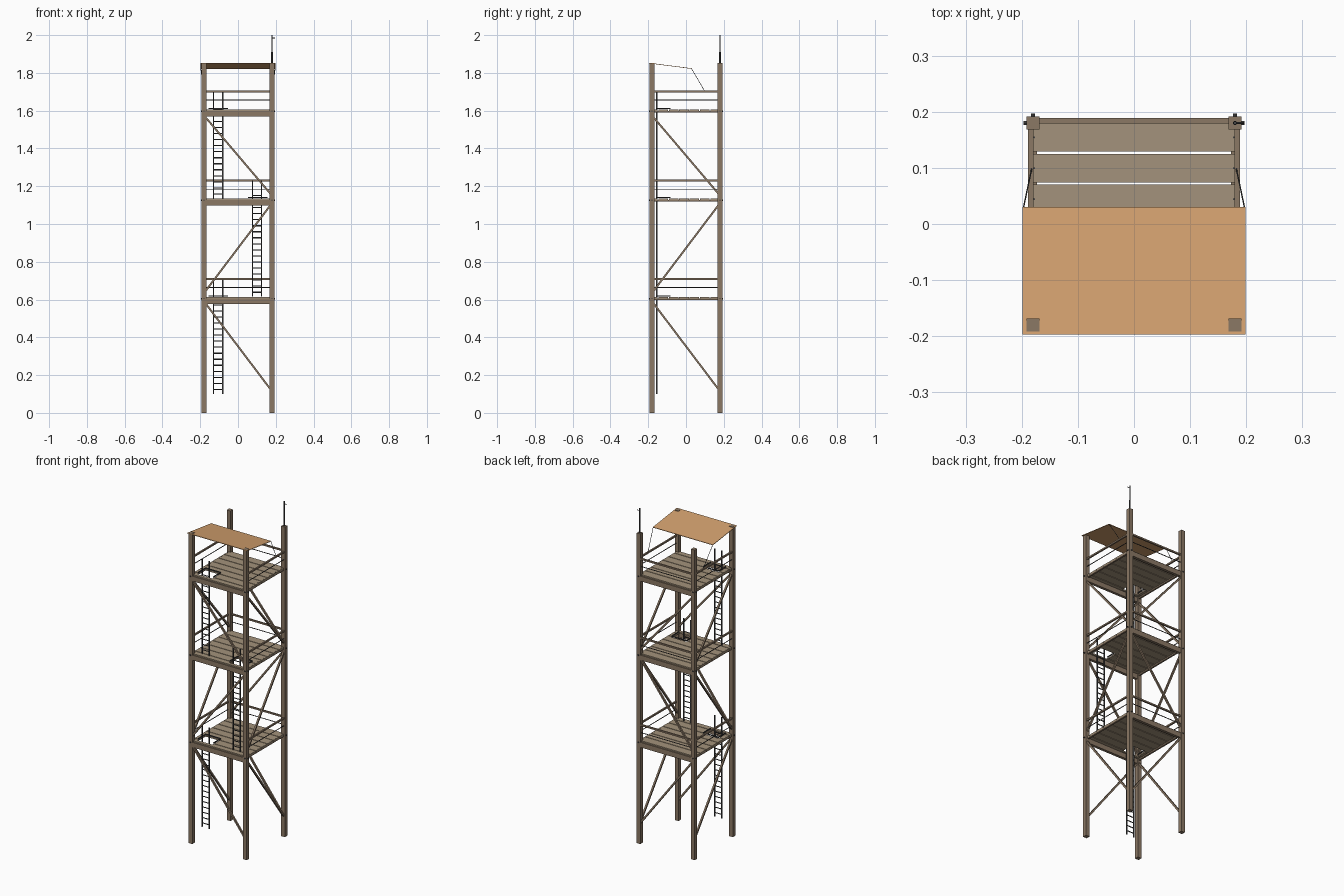
import bpy, math
from mathutils import Vector

if "Cube" in bpy.data.objects:
    bpy.data.objects.remove(bpy.data.objects["Cube"])


def material(name, rgb):
    m = bpy.data.materials.new(name)
    m.diffuse_color = (*rgb, 1)
    m.use_nodes = True
    m.node_tree.nodes["Principled BSDF"].inputs["Base Color"].default_value = m.diffuse_color
    return m


WOOD = material("wood", (0.26, 0.19, 0.13))
PLANK = material("plank", (0.37, 0.29, 0.20))
METAL = material("dark_metal", (0.06, 0.06, 0.06))
CLOTH = material("canvas", (0.66, 0.36, 0.16))


def box(name, lo, hi, mat):
    bpy.ops.mesh.primitive_cube_add(size=1)
    o = bpy.context.object
    o.name = name
    o.location = [(a + b) / 2 for a, b in zip(lo, hi)]
    o.scale = [b - a for a, b in zip(lo, hi)]
    o.data.materials.append(mat)
    return o


def bar(name, a, b, w, h, mat):
    """Square timber from a to b."""
    a, b = Vector(a), Vector(b)
    bpy.ops.mesh.primitive_cube_add(size=1)
    o = bpy.context.object
    o.name = name
    o.location = (a + b) / 2
    o.rotation_euler = (b - a).to_track_quat('Z', 'Y').to_euler()
    o.scale = (w, h, (b - a).length)
    o.data.materials.append(mat)
    return o


def rod(name, a, b, r, mat, sides=8):
    """Round rod from a to b."""
    a, b = Vector(a), Vector(b)
    bpy.ops.mesh.primitive_cylinder_add(vertices=sides, radius=r, depth=(b - a).length,
                                        location=(a + b) / 2)
    o = bpy.context.object
    o.name = name
    o.rotation_euler = (b - a).to_track_quat('Z', 'Y').to_euler()
    o.data.materials.append(mat)
    bpy.ops.object.shade_smooth_by_angle()
    return o


P = 0.18      # post centre
H = 0.012     # half post width
DECKS = [(0.613, -1), (1.134, 1), (1.606, -1)]   # deck top, hatch side

# corner posts
for sx in (-1, 1):
    for sy in (-1, 1):
        x, y = sx * P, sy * P
        box("corner_post", (x - H, y - H, 0), (x + H, y + H, 1.853), WOOD)

for top, side in DECKS:
    cx = side * 0.105
    hx0, hx1, hy0, hy1 = cx - 0.05, cx + 0.05, -0.163, -0.085
    # cross beams front and back, thin side joists
    for sy in (-1, 1):
        y = sy * P
        box("cross_beam", (-P, y - 0.008, top - 0.037), (P, y + 0.008, top - 0.007), WOOD)
        box("side_joist", (sy * 0.178 - 0.005, -0.17, top - 0.016),
            (sy * 0.178 + 0.005, 0.17, top - 0.008), WOOD)
    # planks, cut short around the hatch
    y1 = 0.18
    while y1 > -0.17:
        y0 = max(y1 - 0.051, -0.182)
        spans = [(y0, y1, -0.183, 0.183)]
        if y0 < hy1:
            c = min(y1, hy1)
            spans = [(y0, c, -0.183, hx0), (y0, c, hx1, 0.183)]
            if y1 > hy1:
                spans.append((hy1, y1, -0.183, 0.183))
            if y0 < hy0:
                spans.append((y0, hy0, hx0, hx1))
        for a, b, xa, xb in spans:
            box("deck_plank", (xa, a, top - 0.008), (xb, b, top), PLANK)
        for sx in (-1, 1):
            x, ym = sx * 0.178, (y0 + y1) / 2
            rod("nail", (x, ym, top - 0.002), (x, ym, top + 0.001), 0.002, METAL, 6)
        y1 -= 0.055
    # hatch frame
    z = top + 0.006
    for x in (hx0, hx1):
        bar("hatch_frame", (x, hy0 + 0.008, z), (x, hy1, z), 0.004, 0.006, METAL)
    bar("hatch_frame", (hx0, hy1, z), (hx1, hy1, z), 0.004, 0.006, METAL)
    # guard rails on the back and both sides
    r = 0.184
    for a, b in (((-r, -0.168), (-r, 0.168)), ((r, -0.168), (r, 0.168)),
                 ((-0.168, r), (0.168, r))):
        bar("top_rail", (*a, top + 0.096), (*b, top + 0.096), 0.009, 0.009, WOOD)
        rod("middle_rail", (*a, top + 0.05), (*b, top + 0.05), 0.0022, METAL)
    # bolts through the posts
    for sx in (-1, 1):
        for sy in (-1, 1):
            zb = top - 0.008
            rod("bolt", (sx * P, sy * 0.190, zb), (sx * P, sy * 0.197, zb), 0.004, METAL, 6)
            rod("bolt", (sx * 0.190, sy * P, zb), (sx * 0.197, sy * P, zb), 0.004, METAL, 6)

# diagonal braces on all four sides
for za, zb in ((0.58, 0.125), (0.645, 1.10), (1.565, 1.16)):
    for s in (-1, 1):
        bar("brace", (-0.172, s * P, za), (0.172, s * P, zb), 0.010, 0.010, WOOD)
        bar("brace", (s * P, -0.172, za), (s * P, 0.172, zb), 0.010, 0.010, WOOD)

# ladders
for cx, z0, z1 in ((-0.105, 0.10, 0.705), (0.10, 0.615, 1.23), (-0.105, 1.135, 1.70)):
    for s in (-1, 1):
        x = cx + s * 0.024
        bar("ladder_stile", (x, -0.155, z0), (x, -0.155, z1), 0.006, 0.006, METAL)
    for i in range(int((z1 - z0 - 0.10) / 0.032) + 1):
        z = z0 + 0.024 + i * 0.032
        rod("ladder_rung", (cx - 0.024, -0.155, z), (cx + 0.024, -0.155, z), 0.003, METAL, 6)

# canvas roof, sloping down to the back
bar("canvas_roof", (0, -0.197, 1.852), (0, 0.030, 1.823), 0.397, 0.003, CLOTH)
# guy ropes from the roof to the side rails
for s in (-1, 1):
    rod("guy_rope", (s * 0.197, 0.029, 1.823), (s * 0.182, 0.10, 1.702), 0.0014, METAL, 6)

# mast on the back right post
rod("mast_base", (P, P, 1.85), (P, P, 1.91), 0.004, METAL)
rod("mast", (P, P, 1.90), (P, P, 2.0), 0.003, METAL)
rod("mast_spur", (P, P, 1.985), (P + 0.016, P, 1.985), 0.002, METAL, 6)
